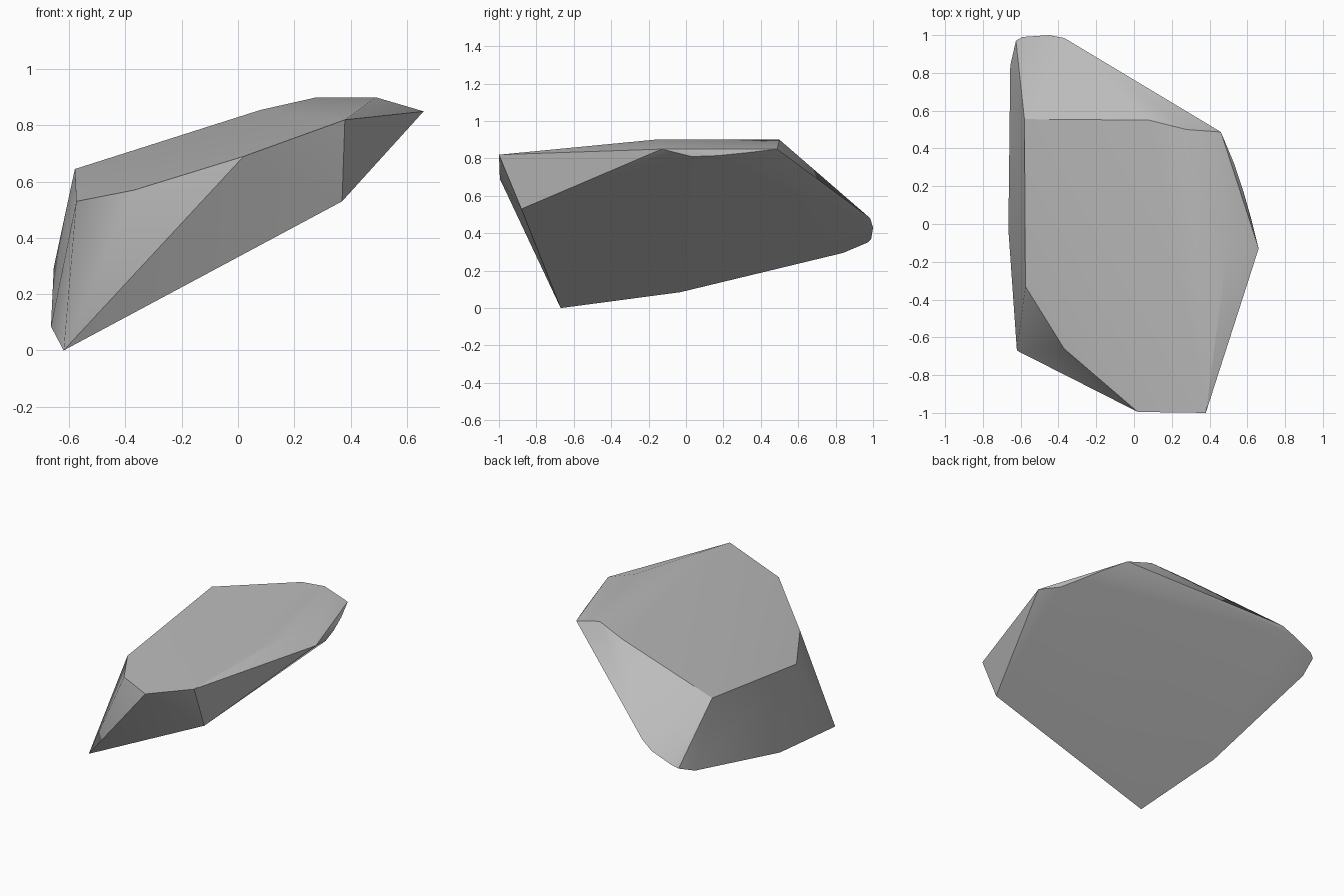
import bpy
import bmesh
import math

# Remove the default object
default_cube = bpy.data.objects.get("Cube")
if default_cube:
    bpy.data.objects.remove(default_cube, do_unlink=True)


def make_material(name, color):
    material = bpy.data.materials.new(name)
    material.use_nodes = True
    material.diffuse_color = color
    shader = material.node_tree.nodes["Principled BSDF"]
    shader.inputs["Base Color"].default_value = color
    shader.inputs["Roughness"].default_value = 0.9
    return material


def hull_object(name, outlines, material):
    """Stretch a tight convex skin over a few corner outlines."""
    bm = bmesh.new()
    for outline in outlines:
        for corner in outline:
            bm.verts.new(corner)
    result = bmesh.ops.convex_hull(bm, input=bm.verts[:])
    unused = [v for v in bm.verts if not v.link_faces]
    bmesh.ops.delete(bm, geom=unused, context="VERTS")
    bmesh.ops.recalc_face_normals(bm, faces=bm.faces[:])
    mesh = bpy.data.meshes.new(name)
    bm.to_mesh(mesh)
    bm.free()
    mesh.materials.append(material)
    obj = bpy.data.objects.new(name, mesh)
    bpy.context.collection.objects.link(obj)
    return obj


# Rim of the sloping upper face, front edge first
upper_rim = [
    (-.575, -.33, .53), (-.37, -.66, .57), (.02, -.995, .69), (.38, -1, .82),
    (.49, -.17, .9), (.28, .5, .9), (.08, .55, .855), (-.58, .555, .645),
]

# Overhanging right edge
right_edge = [
    (.66, -.13, .85), (.62, .03, .81), (.58, .17, .815),
    (.53, .32, .83), (.46, .487, .85),
]

# Underside corners along the front and left
underside = [
    (-.62, -.67, 0), (.37, -.88, .53), (-.665, -.03, .085), (-.655, .84, .295),
]

# Rounded tip at the back
back_tip = [
    (-.625, .97, .35), (-.59, .99, .37), (-.45, 1, .43), (-.37, .985, .48),
]

stone_grey = make_material("stone grey", (.5, .5, .5, 1))
rock = hull_object("rock", [upper_rim, right_edge, underside, back_tip], stone_grey)

# Soft shading over shallow bends, crisp main edges
bpy.ops.object.select_all(action="DESELECT")
rock.select_set(True)
bpy.context.view_layer.objects.active = rock
bpy.ops.object.shade_smooth_by_angle(angle=math.radians(30))
